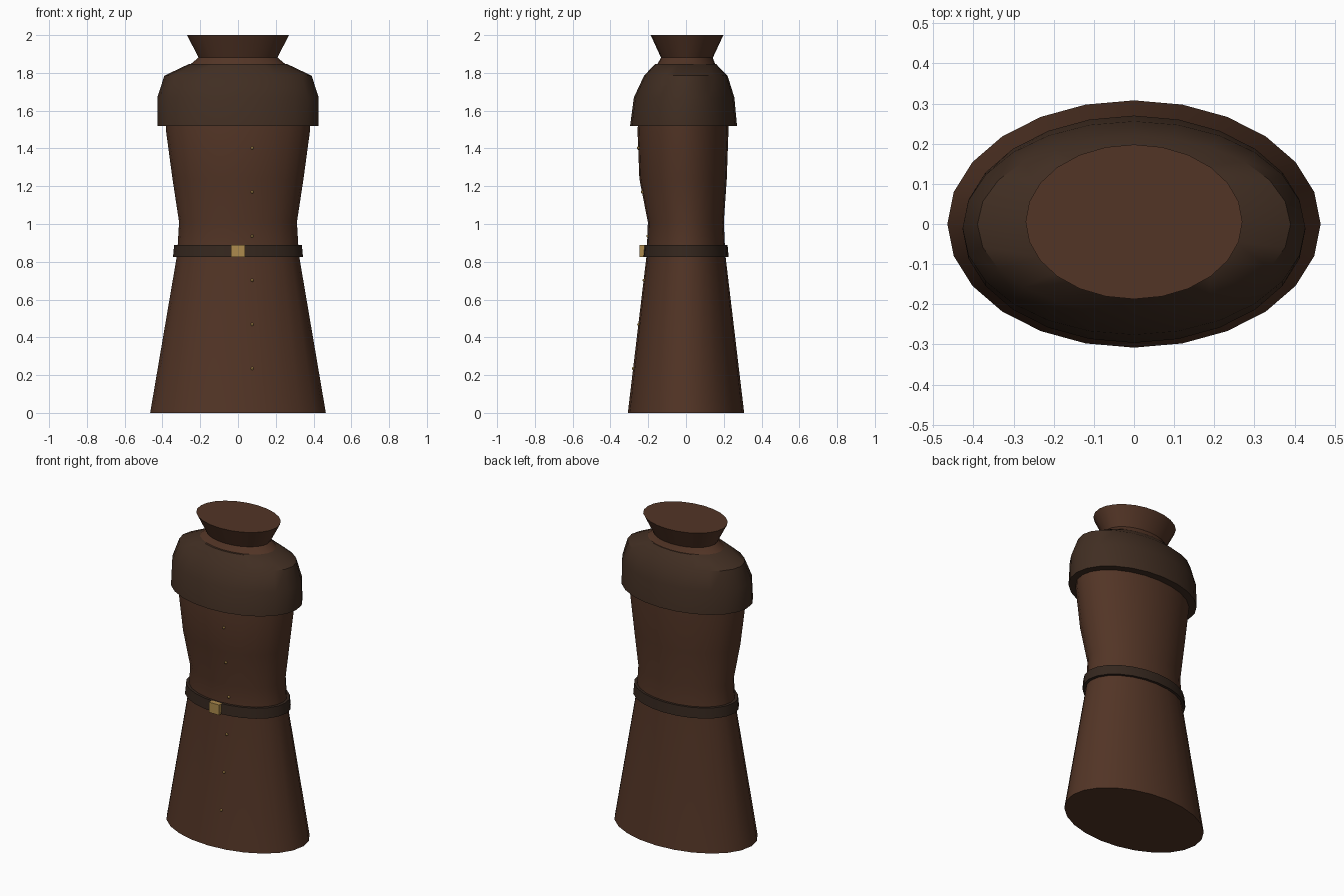
import bpy, bmesh, math

if "Cube" in bpy.data.objects:
    bpy.data.objects.remove(bpy.data.objects["Cube"])

def material(name, rgb):
    m = bpy.data.materials.new(name)
    m.diffuse_color = (*rgb, 1)
    m.use_nodes = True
    m.node_tree.nodes["Principled BSDF"].inputs["Base Color"].default_value = m.diffuse_color
    return m

CLOTH = material("brown_cloth", (0.085, 0.035, 0.019))
CAPE = material("dark_cloth", (0.052, 0.027, 0.016))
LEATHER = material("leather", (0.035, 0.020, 0.013))
BRASS = material("brass", (0.42, 0.26, 0.075))

def finish(name, bm, mat, smooth=True):
    bmesh.ops.recalc_face_normals(bm, faces=bm.faces)
    me = bpy.data.meshes.new(name)
    bm.to_mesh(me)
    bm.free()
    me.materials.append(mat)
    ob = bpy.data.objects.new(name, me)
    bpy.context.collection.objects.link(ob)
    if smooth:
        bpy.ops.object.select_all(action='DESELECT')
        ob.select_set(True)
        bpy.context.view_layer.objects.active = ob
        bpy.ops.object.shade_smooth_by_angle(angle=math.radians(35))
    return ob

def loft(name, rings, mat, n=24):
    """Capped stack of ellipses; each ring is (z, half width, front y, back y)."""
    bm = bmesh.new()
    loops = []
    for z, rx, y0, y1 in rings:
        cy, ry = (y0 + y1) / 2, (y1 - y0) / 2
        angles = [2 * math.pi * i / n for i in range(n)]
        loops.append([bm.verts.new((rx * math.cos(a), cy + ry * math.sin(a), z)) for a in angles])
    for a, b in zip(loops, loops[1:]):
        for i in range(n):
            j = (i + 1) % n
            bm.faces.new((a[i], a[j], b[j], b[i]))
    bm.faces.new(loops[0])
    bm.faces.new(loops[-1])
    return finish(name, bm, mat)

# Coat body, hem to neck
BODY = [(0, 0.465, -0.308, 0.308), (0.84, 0.322, -0.208, 0.208),
        (1.01, 0.312, -0.202, 0.200), (1.24, 0.347, -0.247, 0.216),
        (1.50, 0.382, -0.257, 0.225), (1.70, 0.385, -0.235, 0.215),
        (1.80, 0.33, -0.185, 0.185), (1.845, 0.252, -0.152, 0.155),
        (1.885, 0.205, -0.130, 0.140)]
loft("coat_body", BODY, CLOTH)

# Flared collar
loft("collar", [(1.88, 0.208, -0.132, 0.142), (2.0, 0.270, -0.187, 0.198)], CLOTH)

# Shoulder cape
loft("shoulder_cape", [(1.52, 0.427, -0.296, 0.270), (1.67, 0.427, -0.276, 0.256),
                       (1.785, 0.390, -0.222, 0.220), (1.846, 0.262, -0.165, 0.160)], CAPE)

# Belt
loft("belt", [(0.825, 0.344, -0.228, 0.226), (0.89, 0.338, -0.222, 0.220)], LEATHER)

# Buckle
bm = bmesh.new()
bmesh.ops.create_cube(bm, size=1)
bmesh.ops.scale(bm, vec=(0.074, 0.03, 0.066), verts=bm.verts)
bmesh.ops.translate(bm, vec=(0, -0.230, 0.857), verts=bm.verts)
finish("buckle", bm, BRASS, smooth=False)

# Buttons, placed on the coat front
def front_y(x, z):
    for (z0, r0, f0, b0), (z1, r1, f1, b1) in zip(BODY, BODY[1:]):
        if z0 <= z <= z1:
            t = (z - z0) / (z1 - z0)
            r, f, b = r0 + t * (r1 - r0), f0 + t * (f1 - f0), b0 + t * (b1 - b0)
            return (f + b) / 2 - (b - f) / 2 * math.sqrt(1 - (x / r) ** 2)

for k in range(6):
    z = 0.235 + 0.2335 * k
    bm = bmesh.new()
    bmesh.ops.create_uvsphere(bm, u_segments=8, v_segments=6, radius=0.008)
    bmesh.ops.translate(bm, vec=(0.075, front_y(0.075, z) - 0.003, z), verts=bm.verts)
    finish(f"button_{k + 1}", bm, BRASS)
